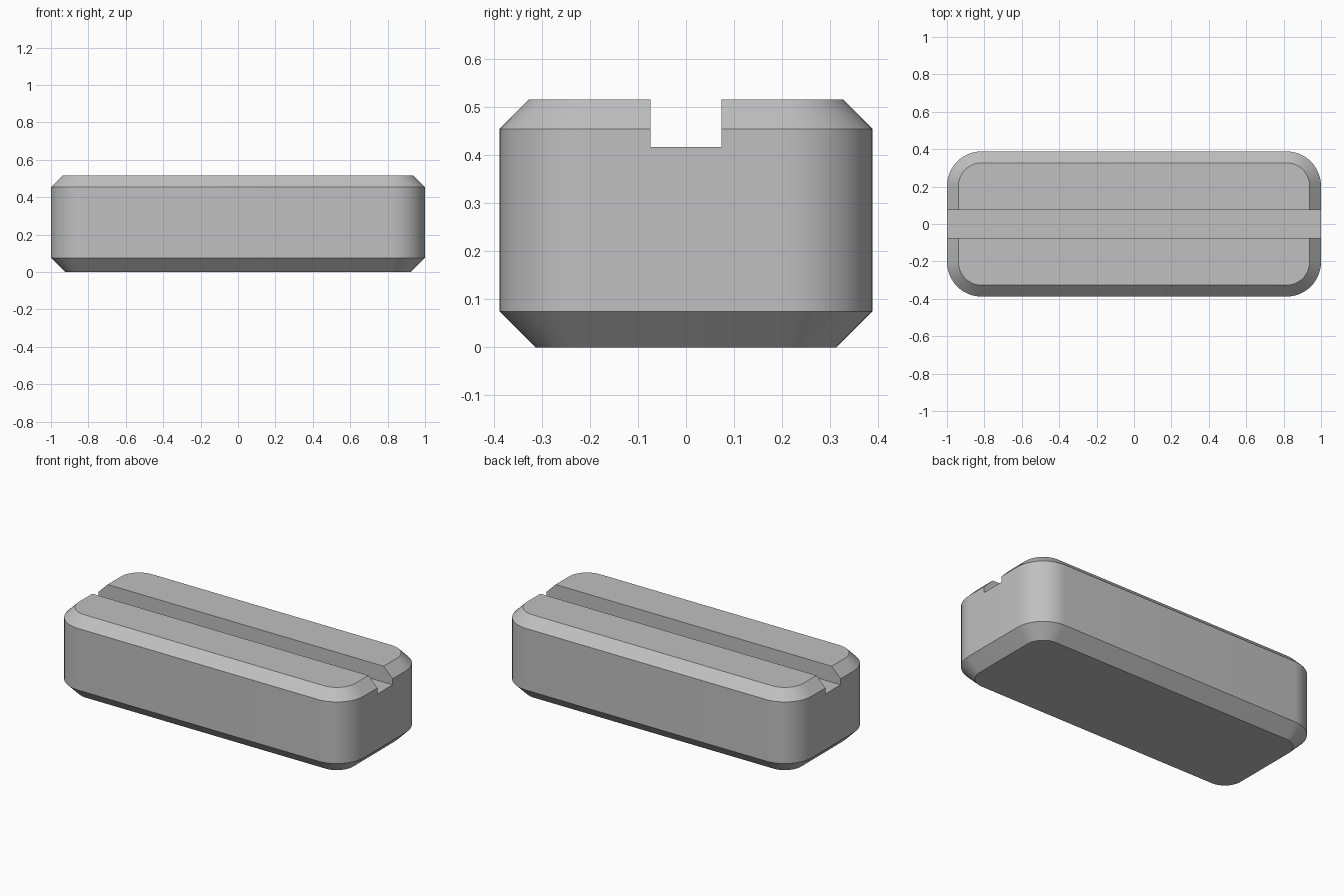
import bpy, bmesh, math

if "Cube" in bpy.data.objects:
    bpy.data.objects.remove(bpy.data.objects["Cube"])

HALF_X, HALF_Y, RADIUS = 1.0, 0.388, 0.185
SEGMENTS = 12

grey = bpy.data.materials.new("plain grey")
grey.diffuse_color = (0.53, 0.53, 0.53, 1)
grey.use_nodes = True
grey.node_tree.nodes["Principled BSDF"].inputs["Base Color"].default_value = grey.diffuse_color


def outline(inset):
    """Rounded rectangle, offset inwards by inset."""
    r = RADIUS - inset
    cx, cy = HALF_X - RADIUS, HALF_Y - RADIUS
    points = []
    for i, (sx, sy) in enumerate([(1, 1), (-1, 1), (-1, -1), (1, -1)]):
        for k in range(SEGMENTS + 1):
            a = math.pi / 2 * (i + k / SEGMENTS)
            points.append((sx * cx + r * math.cos(a), sy * cy + r * math.sin(a)))
    return points


def make_object(name, bm):
    bmesh.ops.recalc_face_normals(bm, faces=bm.faces)
    mesh = bpy.data.meshes.new(name)
    bm.to_mesh(mesh)
    bm.free()
    mesh.materials.append(grey)
    obj = bpy.data.objects.new(name, mesh)
    bpy.context.collection.objects.link(obj)
    return obj


# Body: rounded block lofted through (height, inset) levels with both rims chamfered
bm = bmesh.new()
rings = [[bm.verts.new((x, y, z)) for x, y in outline(inset)]
         for z, inset in [(0, 0.075), (0.075, 0), (0.454, 0), (0.515, 0.061)]]
for low, high in zip(rings, rings[1:]):
    for i in range(len(low)):
        j = (i + 1) % len(low)
        bm.faces.new((low[i], low[j], high[j], high[i]))
bm.faces.new(rings[0])
bm.faces.new(rings[-1])
body = make_object("slotted_block", bm)

# Groove: straight slot along the whole top
bm = bmesh.new()
bmesh.ops.create_cube(bm, size=1)
bmesh.ops.scale(bm, vec=(2.4, 0.148, 0.2), verts=bm.verts)
bmesh.ops.translate(bm, vec=(0, 0, 0.417 + 0.1), verts=bm.verts)
cutter = make_object("slot_cutter", bm)
cutter.hide_render = True

cut = body.modifiers.new("slot", 'BOOLEAN')
cut.operation = 'DIFFERENCE'
cut.solver = 'EXACT'
cut.object = cutter

bpy.ops.object.select_all(action='DESELECT')
bpy.context.view_layer.objects.active = body
body.select_set(True)
bpy.ops.object.modifier_apply(modifier=cut.name)
bpy.data.objects.remove(cutter)

# Smooth rounded corners, crisp chamfers and slot
bpy.ops.object.shade_smooth_by_angle(angle=math.radians(30))
